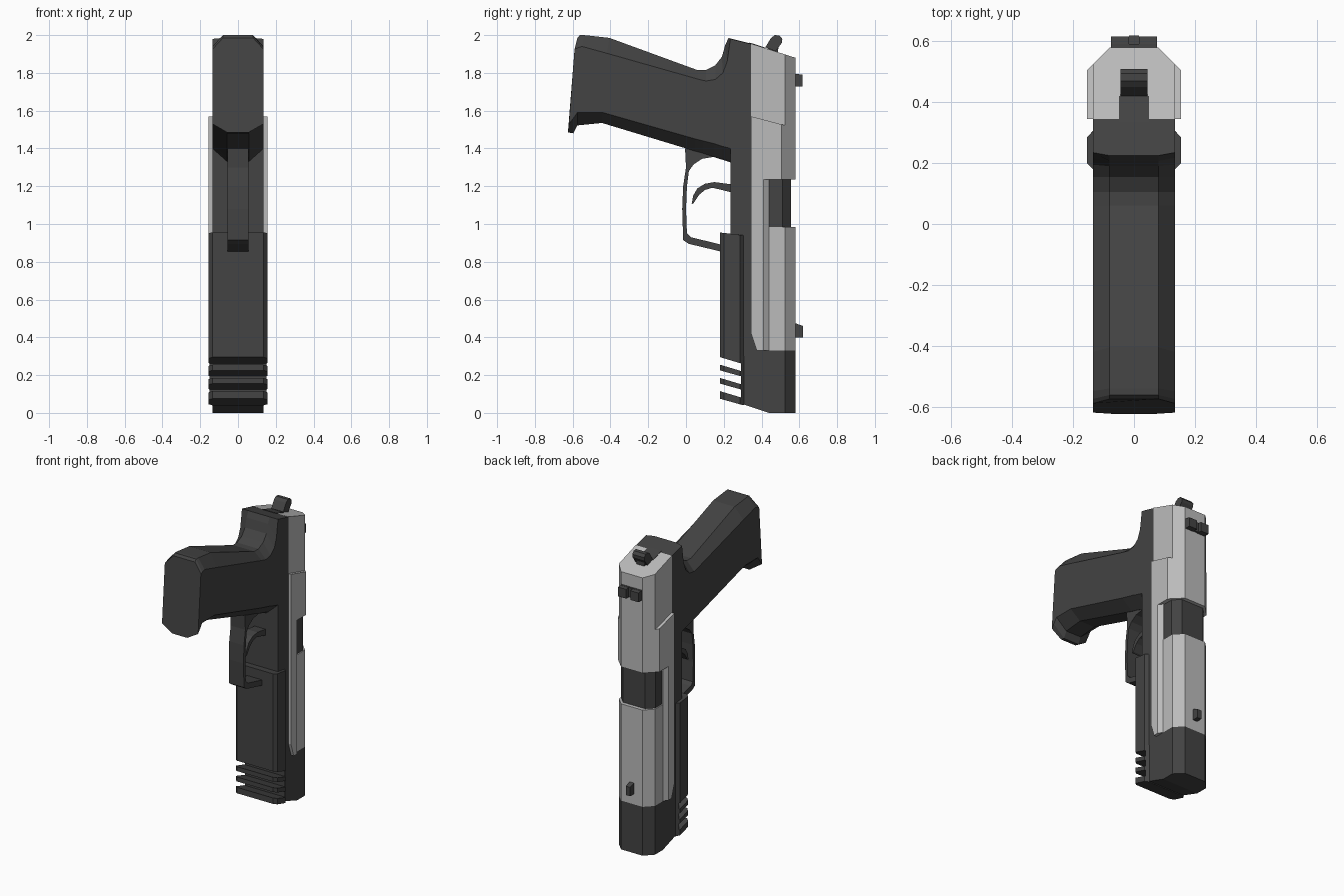
import bpy, bmesh


def material(name, v):
    m = bpy.data.materials.new(name)
    m.diffuse_color = (v, v, v, 1)
    return m


DARK = material("dark_grey", 0.056)
SILVER = material("silver", 0.50)


def loft(name, rings, mat):
    """Skin a list of equal-length closed rings and cap both ends."""
    bm = bmesh.new()
    rows = [[bm.verts.new(p) for p in r] for r in rings]
    n = len(rows[0])
    for a, b in zip(rows, rows[1:]):
        for i in range(n):
            j = (i + 1) % n
            bm.faces.new((a[i], a[j], b[j], b[i]))
    bm.faces.new(rows[0])
    bm.faces.new(rows[-1])
    bmesh.ops.remove_doubles(bm, verts=bm.verts, dist=0.0005)
    bmesh.ops.recalc_face_normals(bm, faces=bm.faces)
    me = bpy.data.meshes.new(name)
    bm.to_mesh(me)
    bm.free()
    me.materials.append(mat)
    ob = bpy.data.objects.new(name, me)
    bpy.context.collection.objects.link(ob)
    return ob


def prism(name, half, z0, z1, mat, s0=0.0, s1=0.0):
    """Upright prism from a half section (x, y), mirrored in x; s0/s1 slope the ends along y."""
    sec = half + [(-x, y) for x, y in reversed(half)]
    y0 = min(y for x, y in half)
    return loft(name, [[(x, y, z + s * (y - y0)) for x, y in sec]
                       for z, s in ((z0, s0), (z1, s1))], mat)


def side(name, pts, x0, x1, mat):
    """Side profile (y, z) extruded across x."""
    return loft(name, [[(x, y, z) for y, z in pts] for x in (x0, x1)], mat)


def bar(w, y0, y1):
    return [(w, y0), (w, y1)]


# Grip and upper frame: front edge, front chamfer, back chamfer, back edge per station
stations = [
    ((-.625, 1.485), (-.620, 1.530), (-.590, 1.925), (-.575, 1.985)),
    ((-.597, 1.480), (-.600, 1.555), (-.575, 1.932), (-.562, 2.000)),
    ((-.575, 1.522), (-.575, 1.590), (-.550, 1.940), (-.540, 2.000)),
    ((-.445, 1.535), (-.440, 1.590), (-.420, 1.904), (-.405, 1.985)),
    ((.050, 1.385), (.050, 1.450), (.060, 1.768), (.060, 1.815)),
    ((.090, 1.375), (.090, 1.440), (.105, 1.757), (.105, 1.815)),
    ((.150, 1.355), (.150, 1.425), (.155, 1.765), (.155, 1.840)),
    ((.190, 1.345), (.190, 1.412), (.195, 1.800), (.190, 1.885)),
    ((.210, 1.340), (.210, 1.407), (.218, 1.860), (.207, 1.945)),
    ((.235, 1.330), (.235, 1.400), (.235, 1.980), (.225, 1.985)),
    ((.345, 1.330), (.345, 1.400), (.345, 1.953), (.345, 1.955)),
]
widths = (.057, .135, .135, .08)
rings = []
for st in stations:
    right = [(w, y, z) for w, (y, z) in zip(widths, st)]
    rings.append(right + [(-x, y, z) for x, y, z in reversed(right)])
loft("grip", rings, DARK)

# Frame column behind the trigger and spine under the slide
prism("frame_column", bar(.135, .235, .346), .90, 1.40, DARK)
prism("frame_spine", bar(.135, .29, .376), .05, 1.0, DARK, -.30)

# Dust cover with three sloped teeth at the muzzle end
cover = [(.135, .18), (.155, .20), (.155, .285), (.135, .305)]
prism("dust_cover", cover, .295, .955, DARK, -.30, -.12)
for i, (lo, hi) in enumerate(((.225, .255), (.155, .185), (.075, .115))):
    prism(f"rail_tooth_{i + 1}", cover, lo, hi, DARK, -.28, -.30)
prism("rail_core", [(.15, .29), (.135, .306)], .045, .30, DARK, -.24)

# Muzzle block with its kinked lower end
prism("muzzle_lower", bar(.135, .305, .44), .045, .33, DARK, -.333)
prism("muzzle_upper", [(.135, .44), (.135, .525), (.08, .58)], 0, .33, DARK)

# Slide: narrow rear, wide middle, narrow front and wide lower rails
narrow = [(.135, .345), (.135, .525), (.08, .58)]
wide = [(.155, .345), (.155, .505), (.08, .58)]
prism("slide_rear", narrow, 1.57, 1.955, SILVER, -.265, -.32)
prism("slide_middle", wide, 1.235, 1.57, SILVER, 0, -.265)
prism("slide_front", [(.135, .375), (.135, .525), (.08, .58)], .33, .985, SILVER)
prism("slide_rail", [(.155, .375), (.155, .41), (.134, .44)], .33, 1.235, SILVER)
prism("slide_rail_edge", bar(.155, .345, .375), .42, 1.235, SILVER, -3)

# Barrel block showing in the ejection port
prism("barrel_block", [(.128, .42), (.128, .51), (.083, .555)], .96, 1.25, DARK)

# Trigger guard loop
side("trigger_guard", [
    (.24, 1.40), (-.005, 1.40), (0, 1.30), (-.015, 1.20), (-.02, 1.08), (-.015, .915),
    (.015, .895), (.19, .853), (.19, .89), (.025, .93), (.005, .95), (0, 1.08),
    (.005, 1.20), (.015, 1.28), (.04, 1.315), (.085, 1.345), (.145, 1.355),
    (.24, 1.325)], -.055, .055, DARK)

# Curved trigger
side("trigger", [
    (.24, 1.21), (.15, 1.222), (.10, 1.213), (.06, 1.188), (.038, 1.15), (.03, 1.105),
    (.04, 1.11), (.07, 1.155), (.10, 1.18), (.14, 1.192), (.24, 1.168)],
    -.04, .04, DARK)

# Hammer and the tang it sits in
prism("hammer_tang", bar(.05, .335, .42), 1.85, 1.961, DARK, 0, -.32)
side("hammer_stem", [(.42, 1.88), (.485, 1.88), (.49, 1.95), (.44, 1.96)],
     -.03, .03, DARK)
side("hammer_head", [
    (.42, 1.935), (.45, 1.985), (.47, 2.0), (.495, 1.998), (.51, 1.98), (.508, 1.96),
    (.475, 1.915)], -.045, .045, DARK)

# Sights
side("front_sight", [(.57, .40), (.62, .40), (.62, .46), (.57, .478)], -.016, .016, DARK)
prism("rear_sight_base", bar(.075, .57, .592), 1.73, 1.795, DARK)
for s, n in ((1, "right"), (-1, "left")):
    side(f"rear_sight_{n}", [(.57, 1.728), (.617, 1.728), (.617, 1.79), (.57, 1.797)],
         s * .016, s * .076, DARK)
